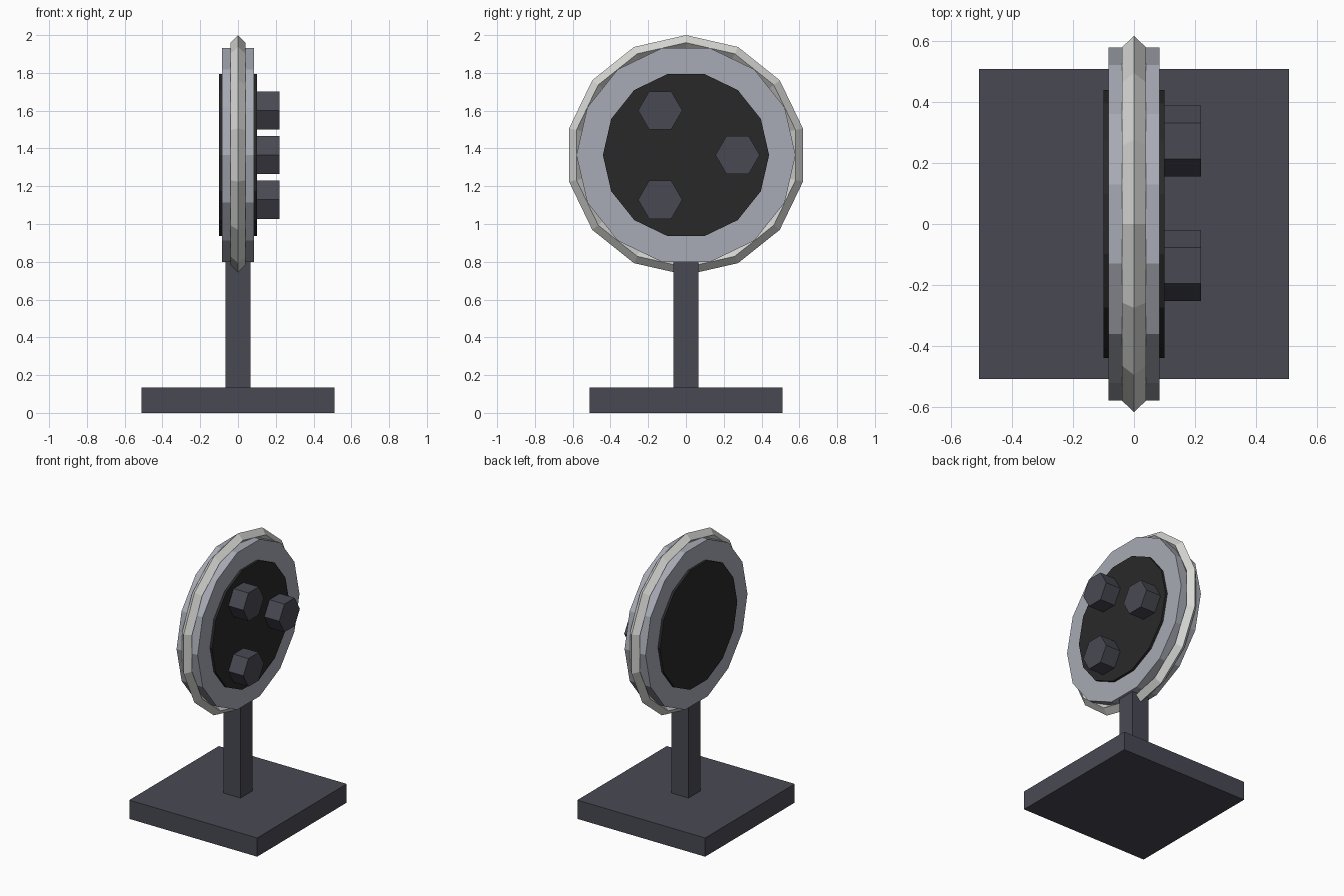
import bpy, math
from mathutils import Matrix

if "Cube" in bpy.data.objects:
    bpy.data.objects.remove(bpy.data.objects["Cube"])

CZ = 1.365      # height of the round head's centre
SIDES = 14


def material(name, rgb):
    m = bpy.data.materials.new(name)
    m.diffuse_color = (*[(c / 255) ** 2.2 for c in rgb], 1)
    m.use_nodes = True
    m.node_tree.nodes["Principled BSDF"].inputs["Base Color"].default_value = m.diffuse_color
    return m


charcoal = material("charcoal", (74, 74, 84))
steel = material("steel grey", (166, 169, 179))
silver = material("pale silver", (214, 214, 211))
black = material("soft black", (45, 45, 45))


def finish(name, mat):
    ob = bpy.context.object
    ob.name = name
    ob.data.materials.append(mat)
    return ob


def box(name, half, z0, z1, mat):
    bpy.ops.mesh.primitive_cube_add(size=1, location=(0, 0, (z0 + z1) / 2))
    ob = finish(name, mat)
    ob.data.transform(Matrix.Diagonal((2 * half, 2 * half, z1 - z0, 1)))


def disc(name, sides, r, x0, x1, y, z, mat):
    """Prism lying along x, with corners pointing to +y and -y."""
    bpy.ops.mesh.primitive_cylinder_add(vertices=sides, radius=r, depth=x1 - x0,
                                        location=((x0 + x1) / 2, y, z))
    ob = finish(name, mat)
    ob.data.transform(Matrix.Rotation(math.pi / 2, 4, 'Y'))


# Stand
box("base", 0.51, 0, 0.135, charcoal)
box("post", 0.067, 0.135, 0.86, charcoal)

# Round head
disc("head_disc", SIDES, 0.58, -0.084, 0.084, 0, CZ, steel)
disc("face_disc", SIDES, 0.44, -0.101, 0.101, 0, CZ, black)

# Rim with a diamond section, one corner at the very top
bpy.ops.mesh.primitive_torus_add(major_segments=SIDES, minor_segments=4,
                                 major_radius=0.595, minor_radius=0.04,
                                 location=(0, 0, CZ))
rim = finish("rim", silver)
rim.data.transform(Matrix.Rotation(math.pi / 2, 4, 'Y'))
for p in rim.data.polygons:
    p.use_smooth = False

# Three six-sided studs on the +x face
for i in range(3):
    a = i * math.tau / 3
    disc(f"stud_{i + 1}", 6, 0.117, 0.09, 0.22,
         0.273 * math.cos(a), CZ + 0.273 * math.sin(a), charcoal)
